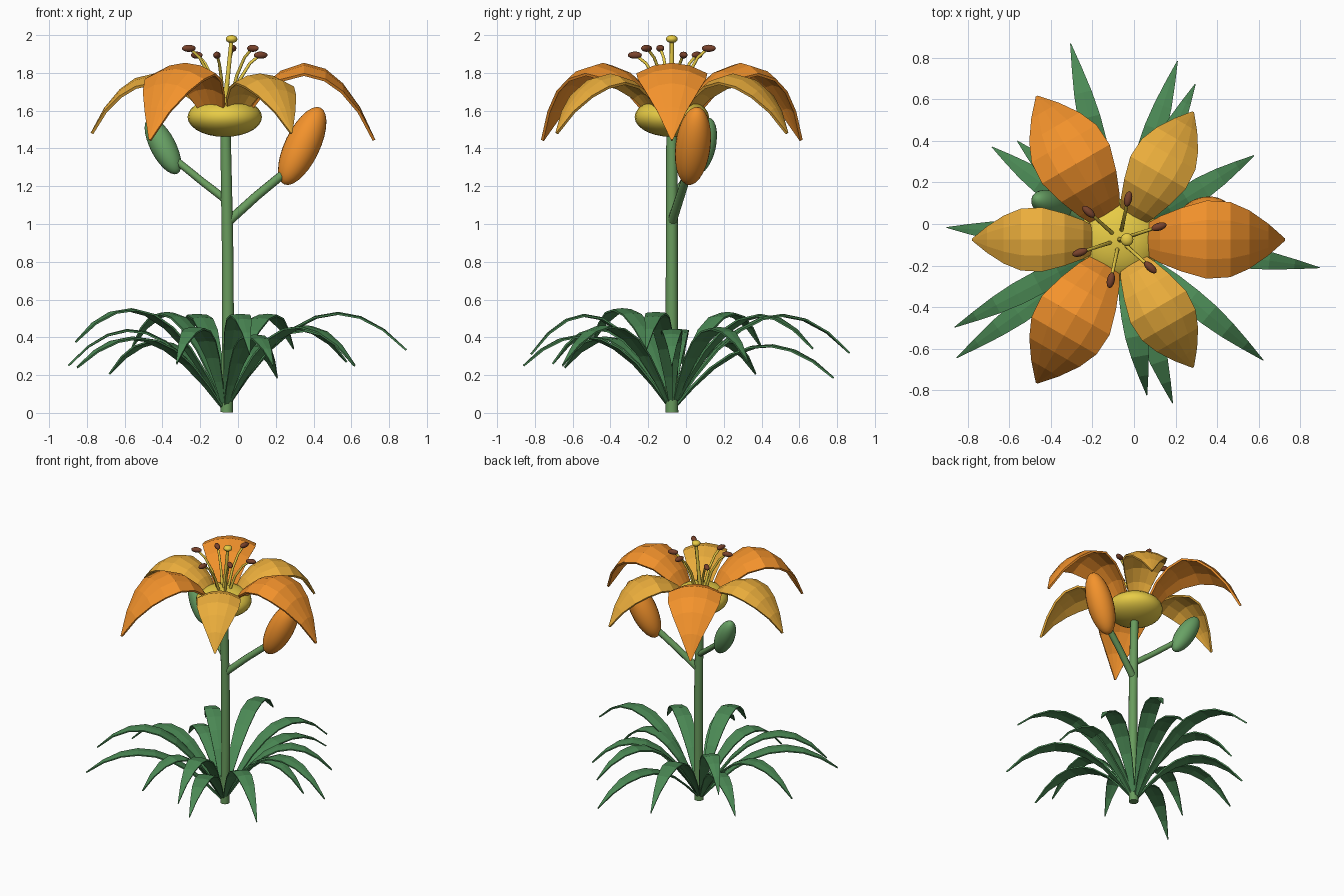
import bpy, bmesh
from math import sin, cos, radians, sqrt
from mathutils import Vector

if "Cube" in bpy.data.objects:
    bpy.data.objects.remove(bpy.data.objects["Cube"])

CX, CY = -0.07, -0.075  # plant axis


def material(name, rgb):
    m = bpy.data.materials.new(name)
    m.diffuse_color = (*rgb, 1)
    m.use_nodes = True
    m.node_tree.nodes["Principled BSDF"].inputs["Base Color"].default_value = m.diffuse_color
    return m


ORANGE = material("orange", (0.90, 0.29, 0.025))
GOLD = material("gold", (0.83, 0.42, 0.045))
YELLOW = material("yellow", (0.80, 0.60, 0.06))
LEAF = material("leaf_green", (0.07, 0.25, 0.09))
STEM = material("stem_green", (0.14, 0.33, 0.11))
BUD = material("bud_green", (0.14, 0.36, 0.13))
BROWN = material("brown", (0.19, 0.055, 0.025))


def polar(r, deg, z):
    a = radians(deg)
    return Vector((CX + r * cos(a), CY + r * sin(a), z))


def blade(name, rows, deg, mat, cols, droop, thick):
    """Curved strip from (radius, height, half width) rows, turned about the axis."""
    bm = bmesh.new()
    a = radians(deg)
    side = Vector((-sin(a), cos(a), 0))
    grid = []
    for r, z, w in rows:
        line = []
        for j in range(cols + 1):
            u = 2 * j / cols - 1
            p = polar(r, deg, z - droop * w * u * u) + side * w * u
            line.append(bm.verts.new(p))
        grid.append(line)
    for lo, hi in zip(grid, grid[1:]):
        for j in range(cols):
            bm.faces.new((lo[j + 1], lo[j], hi[j], hi[j + 1]))
    bm.normal_update()
    me = bpy.data.meshes.new(name)
    bm.to_mesh(me)
    bm.free()
    me.materials.append(mat)
    ob = bpy.data.objects.new(name, me)
    bpy.context.collection.objects.link(ob)
    s = ob.modifiers.new("thickness", 'SOLIDIFY')
    s.thickness = thick
    s.offset = 0
    return ob


def tube(name, pts, radii, mat):
    cu = bpy.data.curves.new(name, 'CURVE')
    cu.dimensions = '3D'
    cu.bevel_depth = 1
    cu.bevel_resolution = 3
    cu.use_fill_caps = True
    sp = cu.splines.new('POLY')
    sp.points.add(len(pts) - 1)
    for q, p, r in zip(sp.points, pts, radii):
        q.co = (*p, 1)
        q.radius = r
    cu.materials.append(mat)
    ob = bpy.data.objects.new(name, cu)
    bpy.context.collection.objects.link(ob)
    return ob


def ellipsoid(name, loc, size, mat, axis=(0, 0, 1), seg=24, rings=14):
    """Sphere scaled by size, local z turned to the given axis."""
    bpy.ops.mesh.primitive_uv_sphere_add(segments=seg, ring_count=rings, radius=1, location=loc)
    ob = bpy.context.object
    ob.name = name
    ob.scale = size
    ob.rotation_euler = Vector(axis).to_track_quat('Z', 'Y').to_euler()
    ob.data.materials.append(mat)
    bpy.ops.object.shade_smooth()
    return ob


# main stem and flower centre
tube("stem", [(CX + 0.01, CY, 0.003), (-0.053, CY, 0.4), (-0.054, CY, 0.8), (-0.06, CY, 1.15), (-0.067, CY, 1.52)],
     [0.034, 0.033, 0.032, 0.031, 0.029], STEM)
ellipsoid("flower_centre", (CX, CY, 1.566), (0.197, 0.197, 0.105), YELLOW)

# three large outer petals alternating with three smaller inner ones
petal = [(0.12, 1.60, 0.065), (0.20, 1.72, 0.11), (0.30, 1.805, 0.15), (0.42, 1.846, 0.185),
         (0.53, 1.815, 0.178), (0.62, 1.74, 0.138), (0.71, 1.615, 0.075), (0.79, 1.444, 0.004)]
small = [(r * 0.89, 1.60 + (z - 1.60) * 0.77, w * 0.82) for r, z, w in petal]
for k in range(3):
    blade(f"outer_petal_{k + 1}", petal, 120 * k, ORANGE, 4, 0.3, 0.015)
    blade(f"inner_petal_{k + 1}", small, 120 * k + 60, GOLD, 4, 0.3, 0.015)

# stamens
for k in range(6):
    d = 18 + 60 * k
    top = 1.93 if k % 2 else 1.894
    pts = [polar(0.04, d, 1.64), polar(0.085, d, 1.64 + (top - 1.64) * 0.5),
           polar(0.14, d, 1.64 + (top - 1.64) * 0.83), polar(0.195, d, top)]
    tube(f"filament_{k + 1}", pts, [0.01, 0.009, 0.008, 0.008], YELLOW)
    ellipsoid(f"anther_{k + 1}", polar(0.2, d, top), (0.019, 0.019, 0.038), BROWN,
              (cos(radians(d)), sin(radians(d)), 0), 12, 8)

# pistil
tube("pistil", [(CX, CY, 1.64), (CX + 0.018, CY, 1.8), (-0.034, CY, 1.98)], [0.014, 0.012, 0.011], YELLOW)
ellipsoid("stigma", (-0.034, CY, 1.979), (0.031, 0.031, 0.021), YELLOW, seg=16, rings=10)

# side branches with buds
tube("orange_bud_branch", [(-0.055, CY, 1.01), (0.10, -0.03, 1.15), (0.27, 0.015, 1.29)],
     [0.025, 0.024, 0.023], STEM)
ellipsoid("orange_bud", (0.34, 0.037, 1.413), (0.093, 0.093, 0.226), ORANGE, (0.43, 0.11, 0.9))
tube("green_bud_branch", [(-0.06, CY, 1.125), (-0.19, -0.01, 1.225), (-0.35, 0.07, 1.355)],
     [0.021, 0.02, 0.019], STEM)
ellipsoid("green_bud", (-0.397, 0.09, 1.413), (0.068, 0.068, 0.168), BUD, (-0.46, 0.2, 0.88))

# arching leaves: angle, reach, tip height, peak height
leaves = [(0, 0.685, 0.25, 0.44), (32, 0.76, 0.27, 0.45), (64, 0.83, 0.34, 0.52), (72, 0.90, 0.185, 0.36),
          (104, 0.97, 0.317, 0.52), (136, 0.68, 0.35, 0.53), (144, 0.755, 0.206, 0.38), (176, 0.83, 0.25, 0.44),
          (208, 0.895, 0.375, 0.55), (216, 0.965, 0.24, 0.40), (248, 0.68, 0.26, 0.45), (280, 0.757, 0.31, 0.52),
          (288, 0.825, 0.25, 0.41), (320, 0.90, 0.25, 0.46), (352, 0.97, 0.333, 0.53)]
widths = [0.12, 0.42, 0.70, 0.92, 1.0, 0.97, 0.76, 0.42, 0.03]
for i, (deg, reach, tip, peak) in enumerate(leaves):
    a = 2 * peak + 2 * sqrt(peak * peak - peak * tip)
    rows = []
    for k, w in enumerate(widths):
        t = k / 8
        rows.append((reach * t, max(0.012, a * t - (a - tip) * t * t), 0.056 * w))
    blade(f"leaf_{i + 1}", rows, deg, LEAF, 2, 0.1, 0.01)
